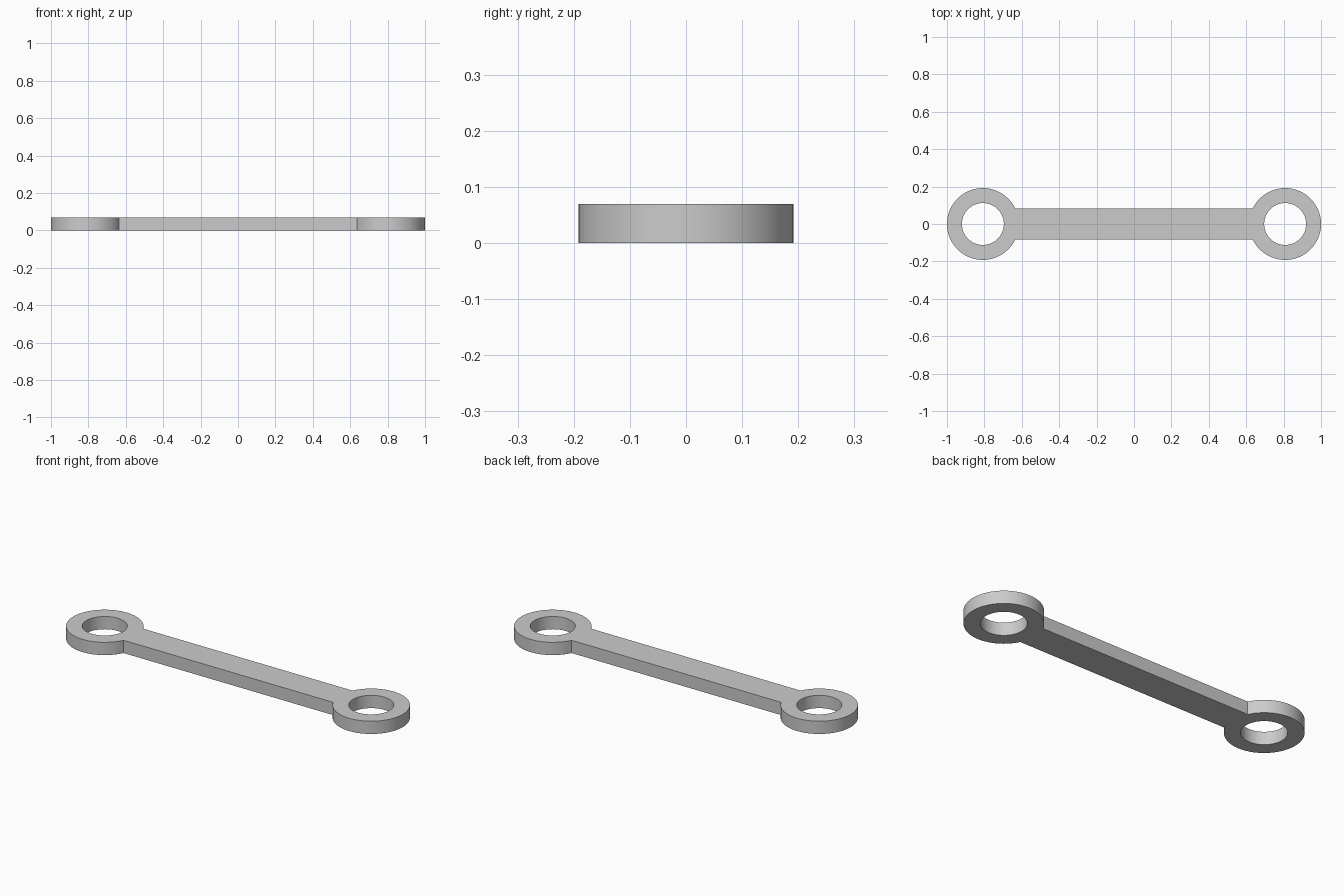
import bpy
import bmesh
from math import asin, cos, sin, pi, radians

cube = bpy.data.objects.get("Cube")
if cube:
    bpy.data.objects.remove(cube, do_unlink=True)

EYE_X, EYE_R, HOLE_R = 0.808, 0.192, 0.112
BAR_HALF, THICK = 0.084, 0.07
SEGMENTS = 64

grey = bpy.data.materials.new("light grey")
grey.use_nodes = True
colour = (0.6, 0.6, 0.6, 1)
grey.diffuse_color = colour
grey.node_tree.nodes["Principled BSDF"].inputs["Base Color"].default_value = colour


def arc(cx, radius, start, end, count):
    """Evenly spaced points on an arc, both ends included."""
    step = (end - start) / (count - 1)
    return [(cx + radius * cos(start + i * step), radius * sin(start + i * step))
            for i in range(count)]


def add_loop(bm, points):
    verts = [bm.verts.new((x, y, 0)) for x, y in points]
    return [bm.edges.new((v, verts[i - 1])) for i, v in enumerate(verts)]


# Outline: two round eyes joined by the straight bar
neck = asin(BAR_HALF / EYE_R)
outline = (arc(EYE_X, EYE_R, neck - pi, pi - neck, SEGMENTS)
           + arc(-EYE_X, EYE_R, neck, 2 * pi - neck, SEGMENTS))

bm = bmesh.new()
edges = add_loop(bm, outline)

# Round hole in each eye
for side in (-1, 1):
    edges += add_loop(bm, arc(side * EYE_X, HOLE_R, 0, 2 * pi, SEGMENTS + 1)[:-1])

# Fill the flat plate and give it thickness
bmesh.ops.triangle_fill(bm, use_beauty=True, edges=edges, normal=(0, 0, 1))
extruded = bmesh.ops.extrude_face_region(bm, geom=bm.faces[:], use_keep_orig=True)
top = [v for v in extruded["geom"] if isinstance(v, bmesh.types.BMVert)]
bmesh.ops.translate(bm, verts=top, vec=(0, 0, THICK))
bmesh.ops.recalc_face_normals(bm, faces=bm.faces[:])

mesh = bpy.data.meshes.new("connecting_link")
bm.to_mesh(mesh)
bm.free()
mesh.materials.append(grey)
link = bpy.data.objects.new("connecting_link", mesh)
bpy.context.collection.objects.link(link)

# Smooth round walls with crisp rims
bpy.ops.object.select_all(action="DESELECT")
link.select_set(True)
bpy.context.view_layer.objects.active = link
bpy.ops.object.shade_smooth_by_angle(angle=radians(30))
